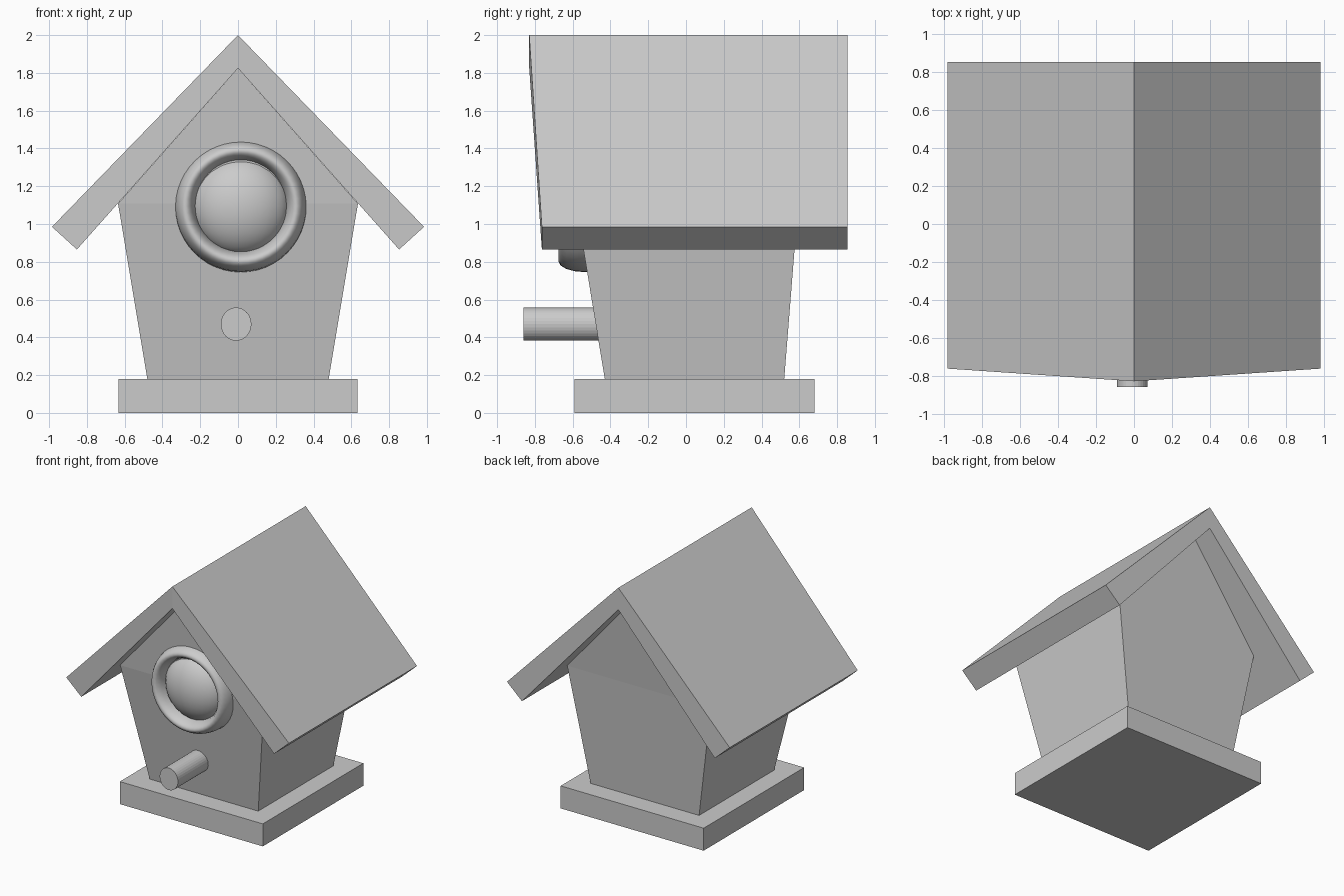
import bpy, bmesh, math
from mathutils import Matrix

cube = bpy.data.objects.get("Cube")
if cube:
    bpy.data.objects.remove(cube, do_unlink=True)

grey = bpy.data.materials.new("light_grey")
grey.use_nodes = True
grey.diffuse_color = (0.6, 0.6, 0.6, 1)
grey.node_tree.nodes["Principled BSDF"].inputs["Base Color"].default_value = grey.diffuse_color


def finish(name, bm, smooth=False):
    """Turn a bmesh into a named grey object."""
    bmesh.ops.recalc_face_normals(bm, faces=bm.faces)
    mesh = bpy.data.meshes.new(name)
    bm.to_mesh(mesh)
    bm.free()
    mesh.materials.append(grey)
    for face in mesh.polygons:
        face.use_smooth = smooth
    obj = bpy.data.objects.new(name, mesh)
    bpy.context.collection.objects.link(obj)
    return obj


def box(bm, size, center):
    place = Matrix.Translation(center) @ Matrix.Diagonal((*size, 1))
    bmesh.ops.create_cube(bm, size=1, matrix=place)


def quad_strip(bm, front, back):
    """Join matching front and back outlines with side faces."""
    for i in range(len(front)):
        j = (i + 1) % len(front)
        bm.faces.new((front[i], front[j], back[j], back[i]))


# Base slab
bm = bmesh.new()
box(bm, (1.265, 1.27, 0.18), (0, 0.045, 0.09))
finish("base", bm)

# Body: flared walls with a gable, each row is half width, front y, back y, z
floor, eave, peak = (0.48, -0.43, 0.52, 0.18), (0.635, -0.583, 0.594, 1.108), (0, -0.645, 0.68, 1.825)
bm = bmesh.new()
outlines = []
for side in (1, 2):
    outline = [bm.verts.new((sign * row[0], row[side], row[3]))
               for row, sign in ((floor, -1), (floor, 1), (eave, 1), (peak, 1), (eave, -1))]
    bm.faces.new((outline[0], outline[1], outline[2], outline[4]))
    bm.faces.new((outline[2], outline[3], outline[4]))
    outlines.append(outline)
quad_strip(bm, *outlines)
finish("house_body", bm)

# Roof: thick chevron whose front edge juts out at the ridge
half = [(0, 2.0), (0.985, 0.985), (0.853, 0.865), (0, 1.825)]
bm = bmesh.new()
outer_top, outer_r, inner_r, inner_top = range(4)
outlines = []
for is_front in (True, False):
    points = half + [(-half[2][0], half[2][1]), (-half[1][0], half[1][1])]
    outline = [bm.verts.new((x, (-0.83 if x == 0 else -0.763) if is_front else 0.855, z))
               for x, z in points]
    bm.faces.new(outline[:4])
    bm.faces.new((outline[0], outline[3], outline[4], outline[5]))
    outlines.append(outline)
quad_strip(bm, *outlines)
finish("roof", bm)

# Entrance ring: a torus stretched along its axis
bpy.ops.mesh.primitive_torus_add(major_radius=0.293, minor_radius=0.057, major_segments=48,
                                 minor_segments=16, location=(0.015, -0.53, 1.095),
                                 rotation=(math.pi / 2, 0, 0))
ring = bpy.context.object
ring.name = "entrance_ring"
ring.scale.z = 2.55
ring.data.materials.append(grey)
bpy.ops.object.shade_smooth()

# Domed entrance filling the ring
bm = bmesh.new()
place = Matrix.Translation((0.015, -0.53, 1.095)) @ Matrix.Diagonal((0.26, 0.17, 0.26, 1))
bmesh.ops.create_uvsphere(bm, u_segments=32, v_segments=16, radius=1, matrix=place)
finish("entrance_dome", bm, smooth=True)

# Perch
bm = bmesh.new()
place = (Matrix.Translation((-0.01, -0.63, 0.47)) @ Matrix.Diagonal((0.081, 1, 0.088, 1))
         @ Matrix.Rotation(math.pi / 2, 4, 'X'))
bmesh.ops.create_cone(bm, cap_ends=True, segments=32, radius1=1, radius2=1, depth=0.46, matrix=place)
finish("perch", bm)
